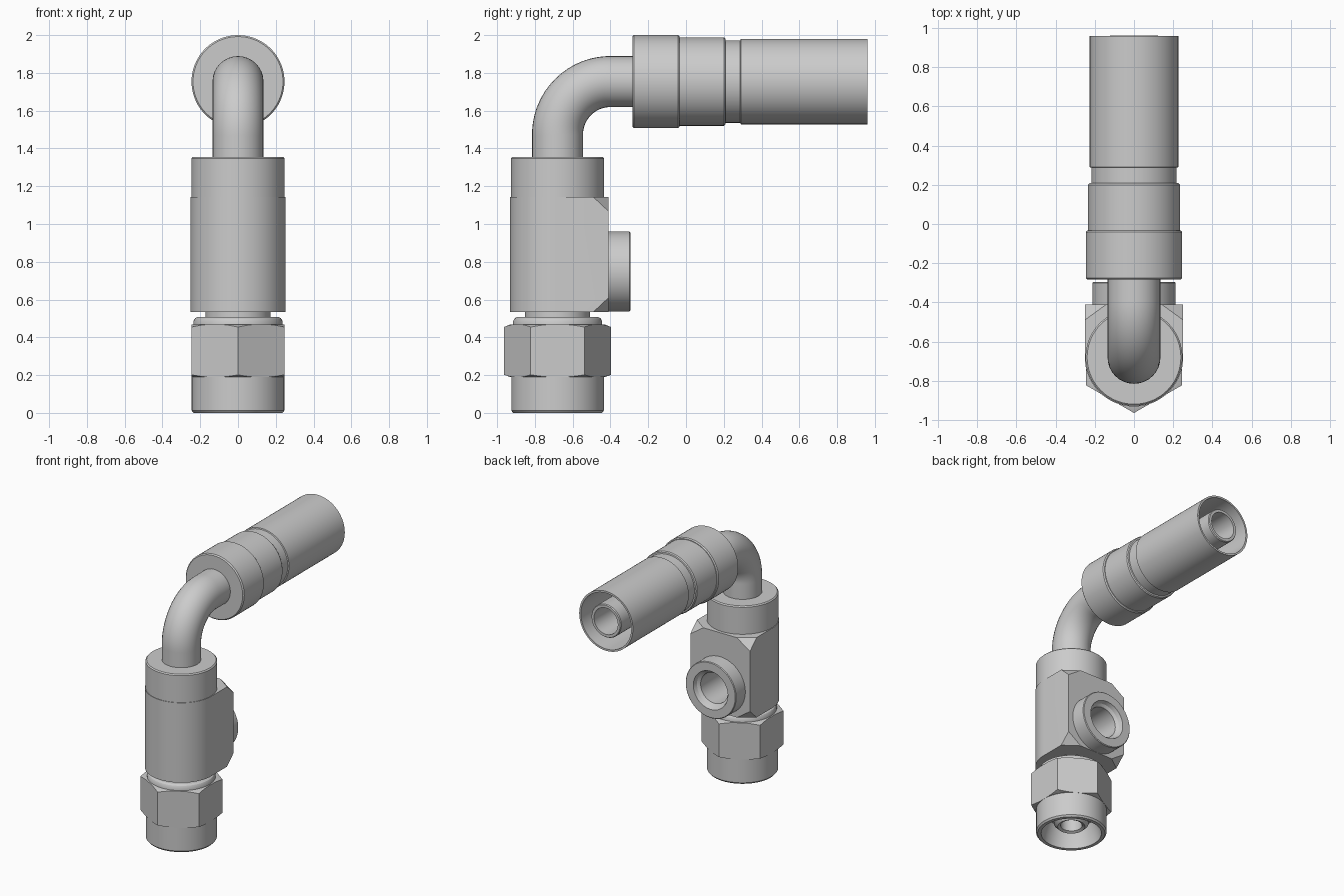
import bpy, bmesh, math
from mathutils import Matrix, Vector

if "Cube" in bpy.data.objects:
    bpy.data.objects.remove(bpy.data.objects["Cube"])

CY = -0.68    # y of the vertical axis
HZ = 1.754    # z of the horizontal axis


def finish(name, bm, smooth=True):
    bmesh.ops.recalc_face_normals(bm, faces=bm.faces[:])
    me = bpy.data.meshes.new(name)
    bm.to_mesh(me)
    bm.free()
    ob = bpy.data.objects.new(name, me)
    bpy.context.collection.objects.link(ob)
    activate(ob)
    if smooth:
        bpy.ops.object.shade_smooth_by_angle(angle=math.radians(30))
    return ob


def activate(ob):
    bpy.ops.object.select_all(action='DESELECT')
    bpy.context.view_layer.objects.active = ob
    ob.select_set(True)


def lathe(name, pts, axis='Z', centre=(0, CY, 0), sides=72, phase=0, closed=False):
    """Revolve (radius, height) points around a Z or Y axis."""
    bm = bmesh.new()
    vs = [bm.verts.new((r, 0, h)) for r, h in pts]
    for a, b in zip(vs, vs[1:] + vs[:1] if closed else vs[1:]):
        bm.edges.new((a, b))
    bmesh.ops.spin(bm, geom=bm.verts[:] + bm.edges[:], cent=(0, 0, 0), axis=(0, 0, 1),
                   angle=2 * math.pi, steps=sides, use_duplicate=False)
    bmesh.ops.remove_doubles(bm, verts=bm.verts[:], dist=1e-5)
    m = Matrix.Rotation(math.radians(phase), 4, 'Z')
    if axis == 'Y':
        m = Matrix.Rotation(-math.pi / 2, 4, 'X') @ m
    bm.transform(Matrix.Translation(centre) @ m)
    return finish(name, bm)


def boolean(ob, cutter, op):
    cutter.hide_render = True
    mod = ob.modifiers.new(op, 'BOOLEAN')
    mod.operation, mod.object, mod.solver = op, cutter, 'EXACT'
    activate(ob)
    bpy.ops.object.modifier_apply(modifier=mod.name)
    bpy.data.objects.remove(cutter, do_unlink=True)
    bpy.ops.object.shade_smooth_by_angle(angle=math.radians(30))


def rod(r, a, b):
    return [(0, a), (r, a), (r, b), (0, b)]


# Threaded end of the swivel nut, with flared mouth and recessed nose
lathe("nut_skirt", [(0.235, 0), (0.245, 0.012), (0.245, 0.195), (0.075, 0.195), (0.075, 0.065),
                    (0.095, 0.055), (0.12, 0.08), (0.12, 0.15), (0.17, 0.15), (0.2, 0.06),
                    (0.21, 0)], closed=True)

# Hexagonal nut with turned corners
nut = lathe("hex_nut", rod(0.284, 0.19, 0.468), sides=6, phase=30)
boolean(nut, lathe("nut_turning", [(0, 0.19), (0.25, 0.19), (0.29, 0.204), (0.29, 0.452),
                                   (0.25, 0.468), (0, 0.468)]), 'INTERSECT')
boolean(nut, lathe("nut_bore", rod(0.075, 0.1, 0.44)), 'DIFFERENCE')

# Washer shoulder and neck between nut and body
lathe("nut_shoulder", [(0, 0.46), (0.236, 0.46), (0.236, 0.485), (0.228, 0.5), (0.215, 0.508),
                       (0, 0.508)])
lathe("neck", rod(0.172, 0.5, 0.55))

# Body block: round front, square back, back corners cut off
z0, z1, R, back = 0.535, 1.142, 0.251, -0.41
bm = bmesh.new()
outline = [(R, back), (-R, back)]
outline += [(R * math.cos(t), CY + R * math.sin(t))
            for t in (math.pi + math.pi * i / 36 for i in range(37))]
face = bm.faces.new([bm.verts.new((x, y, z0)) for x, y in outline])
top = bmesh.ops.extrude_face_region(bm, geom=[face])['geom']
bmesh.ops.translate(bm, vec=(0, 0, z1 - z0), verts=[v for v in top if isinstance(v, bmesh.types.BMVert)])
cx, cy, cz = 0.11, 0.08, 0.075
for sx in (-1, 1):
    for z, sz in ((z0, -1), (z1, 1)):
        bmesh.ops.bisect_plane(bm, geom=bm.verts[:] + bm.edges[:] + bm.faces[:],
                               plane_co=(sx * R, back, z - sz * cz),
                               plane_no=Vector((sx / cx, 1 / cy, sz / cz)).normalized(),
                               clear_outer=True)
        bmesh.ops.holes_fill(bm, edges=[e for e in bm.edges if e.is_boundary], sides=0)
body = finish("body_block", bm)
PORT = (0, 0, 0.748)
boolean(body, lathe("port_bore", rod(0.115, CY, -0.35), 'Y', PORT), 'DIFFERENCE')

# Side port ring with a countersunk mouth
lathe("side_port", [(0.212, -0.42), (0.212, -0.3), (0.207, -0.295), (0.145, -0.295),
                    (0.135, -0.325), (0.115, -0.34), (0.115, -0.42)], 'Y', PORT, closed=True)

# Round collar on top of the body
lathe("body_collar", [(0, 1.13), (0.247, 1.13), (0.247, 1.347), (0.239, 1.355), (0, 1.355)])

# Bent tube
cu = bpy.data.curves.new("elbow_tube", 'CURVE')
cu.dimensions = '3D'
cu.bevel_depth, cu.bevel_resolution, cu.resolution_u = 0.135, 14, 28
cu.use_fill_caps = True
B, K = 0.28, 0.28 * 0.5523
sp = cu.splines.new('BEZIER')
sp.bezier_points.add(3)
path = [((CY, 1.3), (0, 0.05), (0, 0.05)), ((CY, HZ - B), (0, 0.05), (0, K)),
        ((CY + B, HZ), (K, 0), (0.04, 0)), ((-0.25, HZ), (0.04, 0), (0.04, 0))]
for p, (co, hin, hout) in zip(sp.bezier_points, path):
    p.handle_left_type = p.handle_right_type = 'FREE'
    p.co = (0, co[0], co[1])
    p.handle_left = (0, co[0] - hin[0], co[1] - hin[1])
    p.handle_right = (0, co[0] + hout[0], co[1] + hout[1])
tube = bpy.data.objects.new("elbow_tube", cu)
bpy.context.collection.objects.link(tube)
activate(tube)
bpy.ops.object.convert(target='MESH')
bpy.ops.object.shade_smooth_by_angle(angle=math.radians(30))

# Horizontal crimp sleeve, stepped outside and hollow at the open end
H = (0, 0, HZ)
lathe("crimp_sleeve", [(0, -0.284), (0.238, -0.284), (0.246, -0.276), (0.246, -0.042),
                       (0.239, -0.034), (0.234, -0.034), (0.234, 0.2), (0.228, 0.208),
                       (0.218, 0.21), (0.218, 0.287), (0.226, 0.29), (0.226, 0.96),
                       (0.212, 0.96), (0.212, 0.29), (0, 0.29)], 'Y', H)

# Hose nipple inside the sleeve
lathe("hose_nipple", [(0.125, 0.28), (0.125, 0.955), (0.12, 0.962), (0.1, 0.962), (0.1, 0.28)],
      'Y', H, closed=True)
